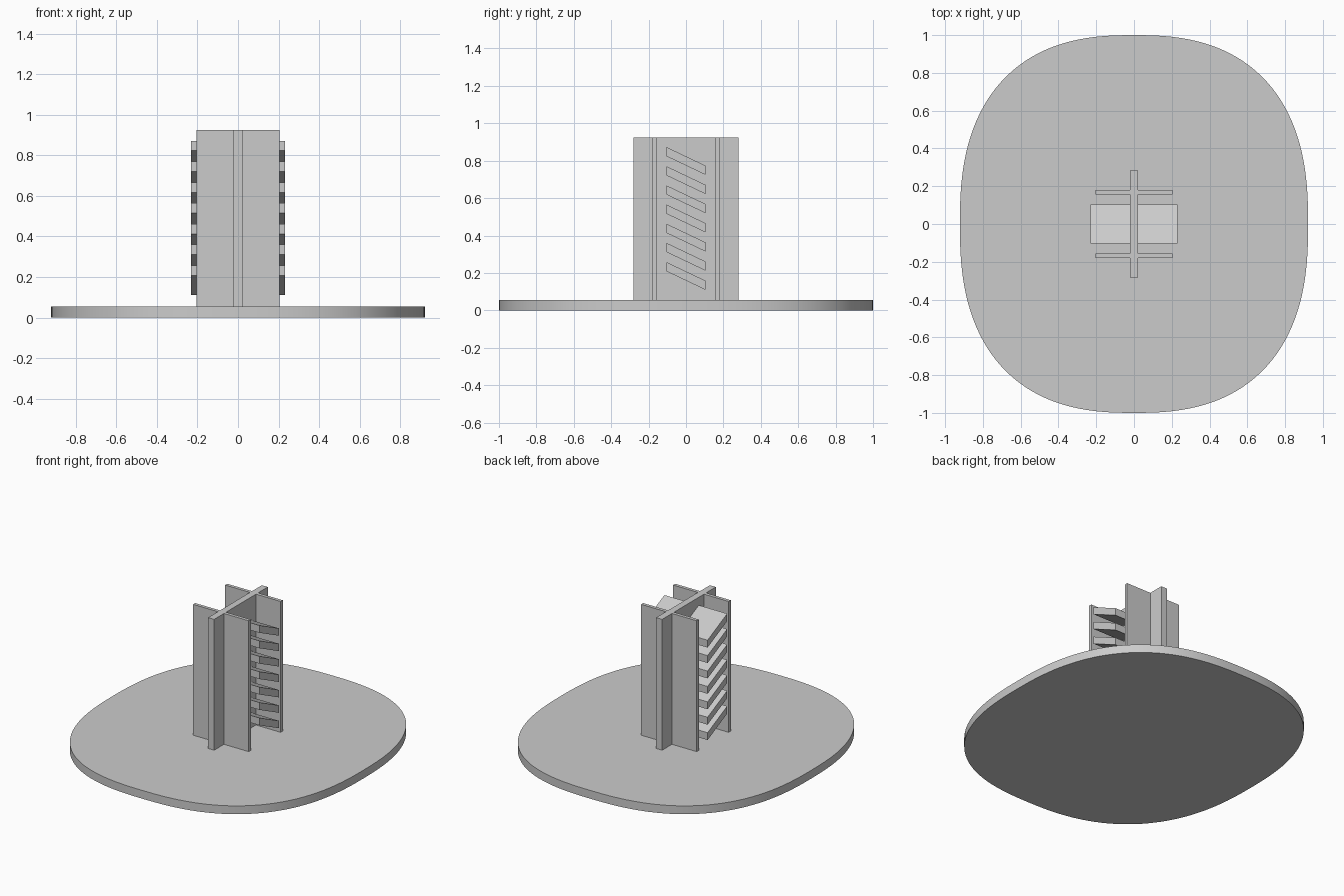
import bpy, bmesh
from math import cos, sin, tau, copysign

cube = bpy.data.objects.get("Cube")
if cube:
    bpy.data.objects.remove(cube, do_unlink=True)

GREY = (0.6, 0.6, 0.6, 1)
grey = bpy.data.materials.new("plain grey")
grey.use_nodes = True
grey.diffuse_color = GREY
grey.node_tree.nodes["Principled BSDF"].inputs["Base Color"].default_value = GREY


def extrude(name, points, direction):
    """Solid made by sweeping a flat outline along a direction."""
    bm = bmesh.new()
    face = bm.faces.new([bm.verts.new(p) for p in points])
    swept = bmesh.ops.extrude_face_region(bm, geom=[face], use_keep_orig=True)
    moved = [g for g in swept["geom"] if isinstance(g, bmesh.types.BMVert)]
    bmesh.ops.translate(bm, verts=moved, vec=direction)
    bmesh.ops.recalc_face_normals(bm, faces=bm.faces)
    mesh = bpy.data.meshes.new(name)
    bm.to_mesh(mesh)
    bm.free()
    mesh.materials.append(grey)
    obj = bpy.data.objects.new(name, mesh)
    bpy.context.collection.objects.link(obj)
    return obj


def upright_plate(name, half_x, half_y, y=0):
    outline = [(sx * half_x, y + sy * half_y, BASE_TOP)
               for sx, sy in ((-1, -1), (1, -1), (1, 1), (-1, 1))]
    return extrude(name, outline, (0, 0, TOWER_TOP - BASE_TOP))


BASE_TOP, TOWER_TOP = 0.055, 0.925

# Rounded, slightly squarish base slab
POWER, SIDES = 2 / 2.5, 128


def rounded(v):
    return copysign(abs(v) ** POWER, v)


rim = [(0.922 * rounded(cos(tau * i / SIDES)), rounded(sin(tau * i / SIDES)), 0)
       for i in range(SIDES)]
base = extrude("base", rim, (0, 0, BASE_TOP))
bpy.ops.object.select_all(action="DESELECT")
base.select_set(True)
bpy.context.view_layer.objects.active = base
bpy.ops.object.shade_smooth_by_angle(angle=0.6)

# Central upright plate crossed by two thin plates
upright_plate("central_plate", 0.022, 0.282)
for name, y in (("front_cross_plate", -0.168), ("back_cross_plate", 0.168)):
    upright_plate(name, 0.204, 0.011, y)

# Sloping louvre slats on both sides of the central plate
REACH, DEPTH, DROP, THICK, PITCH = 0.231, 0.103, 0.098, 0.049, 0.1025
for side, sign in (("left", 1), ("right", -1)):
    for i in range(7):
        top = 0.872 - i * PITCH
        profile = [(-DEPTH, top), (DEPTH, top - DROP),
                   (DEPTH, top - DROP - THICK), (-DEPTH, top - THICK)]
        extrude(f"{side}_slat_{i + 1}",
                [(sign * 0.022, y, z) for y, z in profile],
                (sign * (REACH - 0.022), 0, 0))
